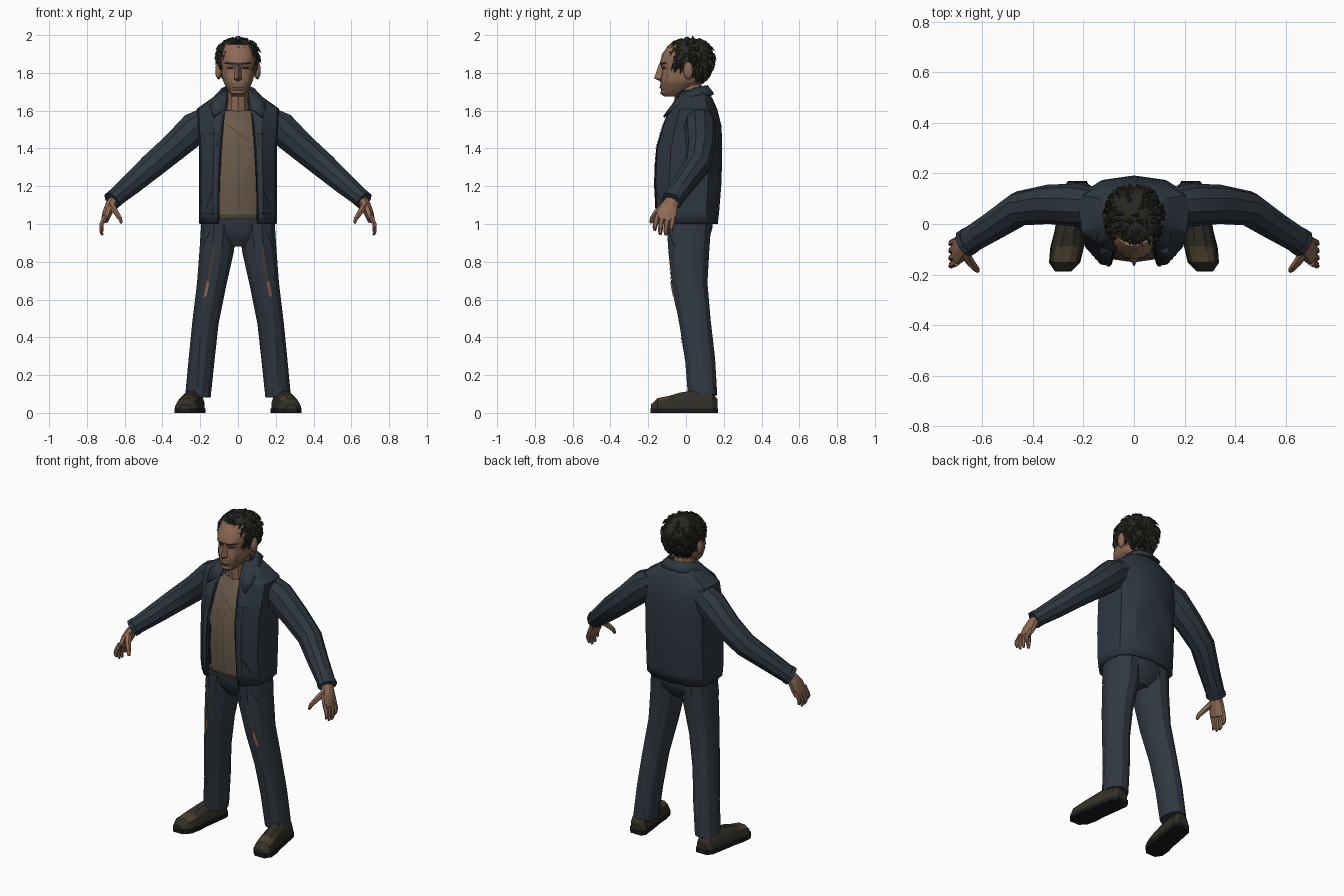
import bpy, bmesh, math, random
from mathutils import Vector
from mathutils.bvhtree import BVHTree

if "Cube" in bpy.data.objects:
    bpy.data.objects.remove(bpy.data.objects["Cube"], do_unlink=True)
random.seed(4)


def material(name, *rgb):
    m = bpy.data.materials.new(name)
    m.use_nodes = True
    m.diffuse_color = (*rgb, 1)
    m.node_tree.nodes["Principled BSDF"].inputs["Base Color"].default_value = (*rgb, 1)
    return m


JACKET = material("jacket_blue", .028, .038, .052)
TROUSER = material("trouser_blue", .031, .04, .054)
SHIRT = material("shirt_tan", .14, .10, .068)
SKIN = material("skin", .27, .145, .09)
STUBBLE = material("stubble_skin", .18, .105, .07)
HAIR = material("hair_dark", .020, .021, .015)
SHOE = material("shoe_leather", .032, .029, .02)
TRIM = material("dark_trim", .009, .011, .014)
WORN = material("worn_brown", .075, .05, .028)


def make(name, verts, faces, mats, mirror=False, thick=0, angle=28):
    """Mesh object, optionally mirrored across x and thickened."""
    mesh = bpy.data.meshes.new(name)
    mesh.from_pydata([tuple(v) for v in verts], [], faces)
    bm = bmesh.new()
    bm.from_mesh(mesh)
    bmesh.ops.recalc_face_normals(bm, faces=bm.faces)
    bm.to_mesh(mesh)
    bm.free()
    obj = bpy.data.objects.new(name, mesh)
    bpy.context.collection.objects.link(obj)
    for m in mats if isinstance(mats, list) else [mats]:
        mesh.materials.append(m)
    if mirror:
        obj.modifiers.new("Mirror", "MIRROR")
    if thick:
        s = obj.modifiers.new("Solidify", "SOLIDIFY")
        s.thickness, s.offset = thick, -1
    if angle:
        bpy.ops.object.select_all(action="DESELECT")
        obj.select_set(True)
        bpy.context.view_layer.objects.active = obj
        bpy.ops.object.shade_smooth_by_angle(angle=math.radians(angle))
    return obj


def loft(name, rings, mats, closed=True, **kw):
    """Skin a row of equal point loops; closed loops get end caps."""
    n = len(rings[0])
    faces = []
    for r in range(len(rings) - 1):
        for i in range(n if closed else n - 1):
            j = (i + 1) % n
            faces.append((r*n + i, r*n + j, r*n + n + j, r*n + n + i))
    if closed:
        faces += [tuple(range(n)), tuple(range((len(rings) - 1)*n, len(rings)*n))]
    return make(name, [p for ring in rings for p in ring], faces, mats, **kw)


def oval(z, rx, yf, yb, n=14, p=2.5):
    """Level squarish loop from front yf to back yb."""
    pts = []
    for i in range(n):
        a = 2*math.pi*(i + .5)/n
        c, s = math.cos(a), math.sin(a)
        pts.append((math.copysign(abs(c)**(2/p), c)*rx,
                    (yf + yb)/2 + math.copysign(abs(s)**(2/p), s)*(yb - yf)/2, z))
    return pts


def tube(name, path, mats, n=10, **kw):
    """Limb along points (x, y, z, width radius, depth radius)."""
    cs = [Vector(p[:3]) for p in path]
    rings = []
    for i, p in enumerate(path):
        d = (cs[min(i + 1, len(cs) - 1)] - cs[max(i - 1, 0)]).normalized()
        u = Vector((0, 1, 0)).cross(d).normalized()
        v = d.cross(u)
        rings.append([cs[i] + u*p[3]*math.cos(2*math.pi*(k + .5)/n)
                      + v*p[4]*math.sin(2*math.pi*(k + .5)/n) for k in range(n)])
    return loft(name, rings, mats, **kw)


def tree(obj):
    return BVHTree.FromPolygons([v.co for v in obj.data.vertices],
                                [tuple(f.vertices) for f in obj.data.polygons])


def patch(name, surface, mat, corners, mirror=True, lift=.004, n=6):
    """Thin plate with x,z corners, laid on the front of a surface."""
    a, b, c, d = [Vector(q) for q in corners]
    rings = []
    for i in range(n + 1):
        row = []
        for j in range(n + 1):
            q = a.lerp(b, j/n).lerp(d.lerp(c, j/n), i/n)
            hit = surface.ray_cast(Vector((q.x, -2, q.y)), Vector((0, 1, 0)))[0]
            if hit is None:
                hit = surface.find_nearest(Vector((q.x, -.15, q.y)))[0]
            row.append((q.x, hit.y - lift, q.y))
        rings.append(row)
    return loft(name, rings, mat, closed=False, mirror=mirror)


def stroke(name, surface, mat, p, q, w, **kw):
    """Thin straight line plate from p to q."""
    p, q = Vector(p), Vector(q)
    s = Vector((-(q - p).y, (q - p).x)).normalized()*w/2
    return patch(name, surface, mat, [p - s, p + s, q + s, q - s], **kw)


# Trousers
loft("trouser_hips", [oval(*r) for r in [(.88, .05, -.06, .09), (.93, .16, -.09, .125),
     (.98, .192, -.105, .14), (1.06, .188, -.115, .14)]], TROUSER)
leg = tube("trouser_legs", [(.1, .015, 1.0, .098, .122), (.113, .015, .86, .094, .112),
      (.14, .02, .68, .08, .097), (.172, .048, .48, .072, .086), (.193, .075, .28, .071, .082),
      (.212, .088, .09, .07, .08)], TROUSER, n=12, mirror=True)
legs = tree(leg)
patch("trouser_tear", legs, WORN, [(.122, .86), (.132, .87), (.197, .5), (.18, .56)])
patch("knee_skin", legs, SKIN, [(.152, .69), (.166, .7), (.183, .61), (.166, .62)], lift=.007)
stroke("trouser_crease", legs, TRIM, (.2, .4), (.215, .14), .004)
stroke("hip_pocket", legs, TRIM, (.15, .96), (.185, .88), .005)

# Shoes
shoe_rows = [(.167, .034, .07), (.14, .052, .11), (.05, .055, .12), (-.03, .056, .108),
             (-.09, .062, .09), (-.15, .058, .078), (-.185, .03, .045)]
upper = [(-1, .15), (-1, .45), (-.75, .82), (-.35, 1), (.35, 1), (.75, .82), (1, .45), (1, .15)]
shift = lambda y: .225 + (.16 - y)*.16
shoe = loft("shoes", [[(shift(y) + u*w, y, v*h) for u, v in upper] for y, w, h in shoe_rows],
            [SHOE, WORN], mirror=True)
for f in shoe.data.polygons:
    f.material_index = int(-.16 < f.center.y < -.1 and f.normal.z > .75)
loft("shoe_soles", [[(shift(y) + u*w*1.07, y*1.02, v) for u, v in
     ((-1, 0), (-1, .024), (1, .024), (1, 0))] for y, w, h in shoe_rows], TRIM, mirror=True)

# Shirt and belt
shirt = loft("shirt", [oval(*r) for r in [(1.03, .165, -.132, .14), (1.2, .17, -.152, .16),
        (1.4, .17, -.143, .165), (1.52, .16, -.102, .15), (1.6, .085, -.05, .11)]], SHIRT)
chest = tree(shirt)
patch("belt", chest, WORN, [(-.1, 1.033), (.1, 1.033), (.1, 1.05), (-.1, 1.05)], mirror=False)
stroke("shirt_fold", chest, WORN, (-.06, 1.53), (.05, 1.44), .005, mirror=False)
stroke("shirt_seam", chest, WORN, (.005, 1.06), (.005, 1.44), .003, mirror=False)

# Open jacket, built as one half
jacket_rings = []
for z, xo, rx, yf, yb in [(1.0, .102, .205, -.148, .168), (1.06, .1, .207, -.158, .175),
        (1.22, .098, .206, -.166, .188), (1.4, .088, .206, -.158, .192),
        (1.52, .078, .216, -.124, .188), (1.61, .068, .218, -.088, .165),
        (1.665, .06, .14, -.055, .14), (1.71, .055, .08, -.025, .112)]:
    D = yb - yf
    jacket_rings.append([(xo, yf, z), (xo*.4 + rx*.45, yf + .006, z), (.95*rx, yf + .22*D, z),
        (rx, yf + .52*D, z), (.94*rx, yf + .8*D, z), (.6*rx, yf + .95*D, z), (0, yb, z)])
jacket = loft("jacket", jacket_rings, JACKET, closed=False, mirror=True, thick=.012)
front = tree(jacket)
patch("jacket_zip", front, TRIM, [(.103, 1.0), (.113, 1.0), (.1, 1.4), (.09, 1.4)])
patch("jacket_zip_upper", front, TRIM, [(.09, 1.4), (.1, 1.4), (.082, 1.58), (.073, 1.58)])
stroke("jacket_waistband", front, TRIM, (.105, 1.055), (.19, 1.055), .005)
stroke("chest_pocket", front, TRIM, (.105, 1.48), (.19, 1.48), .006)
stroke("chest_pocket_side", front, TRIM, (.105, 1.48), (.112, 1.41), .004)
stroke("side_pocket", front, TRIM, (.135, 1.18), (.172, 1.08), .006)

# Folded collar
loft("jacket_collar", [
    [(0, .115, 1.735), (.06, .1, 1.733), (.085, .04, 1.72), (.077, -.035, 1.68), (.064, -.085, 1.62)],
    [(0, .15, 1.69), (.08, .135, 1.688), (.122, .05, 1.682), (.15, -.065, 1.625), (.13, -.122, 1.57)]],
    JACKET, closed=False, mirror=True, thick=.012)

# Sleeves
tube("sleeves", [(.15, .07, 1.56, .07, .075), (.225, .075, 1.51, .09, .085),
     (.34, .078, 1.405, .078, .078), (.45, .062, 1.312, .071, .07),
     (.56, -.01, 1.215, .06, .06), (.662, -.072, 1.128, .048, .054)], JACKET, mirror=True)
tube("sleeve_cuffs", [(.652, -.066, 1.137, .052, .058), (.668, -.077, 1.123, .052, .058)],
     JACKET, mirror=True)

# Hands
tube("palms", [(.64, -.05, 1.15, .026, .036), (.672, -.082, 1.105, .03, .042),
     (.692, -.1, 1.06, .027, .056), (.705, -.112, 1.02, .02, .055)], SKIN, n=8, mirror=True)
for i, finger in enumerate(["index", "middle", "ring", "little"]):
    y, drop = -.153 + .029*i, (.965, .943, .94, .96)[i]
    tube(finger + "_fingers", [(.702, y, 1.045, .014, .015), (.722, y - .008, 1.0, .013, .014),
         (.724, y - .012, drop + .02, .011, .012), (.718, y - .012, drop, .006, .007)],
         SKIN, n=6, mirror=True)
tube("thumbs", [(.672, -.115, 1.1, .02, .02), (.645, -.155, 1.06, .016, .018),
     (.625, -.178, 1.03, .013, .014), (.617, -.186, 1.005, .007, .008)], SKIN, n=6, mirror=True)

# Neck and head
tube("neck", [(0, .03, 1.56, .068, .082), (0, .015, 1.65, .056, .075), (0, .01, 1.77, .058, .07)], SKIN)
head = loft("head", [oval(*r, n=18, p=2.35) for r in [(1.675, .03, -.115, -.04),
       (1.692, .045, -.137, 0), (1.708, .056, -.131, .03), (1.725, .064, -.139, .05),
       (1.75, .077, -.134, .08), (1.785, .086, -.132, .1), (1.822, .09, -.122, .115),
       (1.852, .094, -.138, .125), (1.9, .095, -.127, .125), (1.95, .08, -.09, .11)]],
       [SKIN, STUBBLE])
for f in head.data.polygons:
    f.material_index = int(f.center.z < 1.745 and f.center.y < .02)
face = tree(head)
make("nose", [(0, -.142, 1.85), (-.013, -.12, 1.845), (.013, -.12, 1.845), (0, -.169, 1.772),
     (-.023, -.125, 1.765), (.023, -.125, 1.765), (0, -.132, 1.752)],
     [(0, 1, 4, 3), (0, 3, 5, 2), (3, 4, 6), (3, 6, 5), (1, 0, 2), (1, 2, 5, 6, 4)], SKIN, angle=0)
stroke("eyebrows", face, HAIR, (.016, 1.848), (.07, 1.853), .011)
stroke("eye_sockets", face, STUBBLE, (.02, 1.824), (.066, 1.822), .02)
stroke("eyes", face, TRIM, (.026, 1.826), (.056, 1.825), .008, lift=.007)
stroke("cheek_creases", face, STUBBLE, (.03, 1.775), (.048, 1.73), .007)
stroke("cheek_hollows", face, STUBBLE, (.07, 1.79), (.056, 1.745), .01)
stroke("mouth", face, TRIM, (-.032, 1.724), (.032, 1.724), .005, mirror=False)


def ball(name, centre, size, mat, detail):
    bm = bmesh.new()
    bmesh.ops.create_icosphere(bm, subdivisions=detail, radius=1)
    bm.verts.ensure_lookup_table()
    v = [Vector([c + q*s for c, q, s in zip(centre, p.co, size)]) for p in bm.verts]
    f = [tuple(q.index for q in p.verts) for p in bm.faces]
    bm.free()
    return make(name, v, f, mat, mirror=True)


ball("ears", (.103, .012, 1.812), (.018, .026, .048), SKIN, 2)

# Hair: cropped cap with pointed tufts flowing from the crown
MID = Vector((0, .022, 1.866))


def scalp(d):
    r = sum(abs(q)**2.5 for q in d)**(-1/2.5)
    return MID + Vector((d.x*.107, d.y*.122, d.z*.116))*r


def has_hair(p):
    low = 1.9 if p.y < -.065 else 1.825 if p.y < -.015 else 1.86 if p.y < .045 else 1.745
    return p.z > low


bm = bmesh.new()
bmesh.ops.create_icosphere(bm, subdivisions=4, radius=1)
verts = [scalp(v.co) for v in bm.verts]
faces = [tuple(v.index for v in f.verts) for f in bm.faces]
bm.free()
faces = [f for f in faces if has_hair(sum((verts[i] for i in f), Vector())/3)]
make("hair_cap", verts, faces, HAIR, thick=.01, angle=0)

verts, faces = [], []
crown = Vector((.01, .05, 2.0))
while len(verts) < 4*230:
    d = Vector([random.gauss(0, 1) for _ in range(3)]).normalized()
    p = scalp(d)
    if not has_hair(p):
        continue
    away = p - crown + Vector([random.uniform(-.04, .04) for _ in range(3)])
    flow = (away - d*away.dot(d)).normalized()
    side = d.cross(flow)*random.uniform(.011, .02)
    k = len(verts)
    verts += [p - side - d*.006, p + side - d*.006, p + d*random.uniform(.006, .012) + flow*.015,
              p + flow*random.uniform(.035, .055) + d*.004]
    faces += [(k, k + 1, k + 2), (k + 1, k + 3, k + 2), (k + 3, k, k + 2), (k, k + 3, k + 1)]
make("hair_tufts", verts, faces, HAIR, angle=0)
